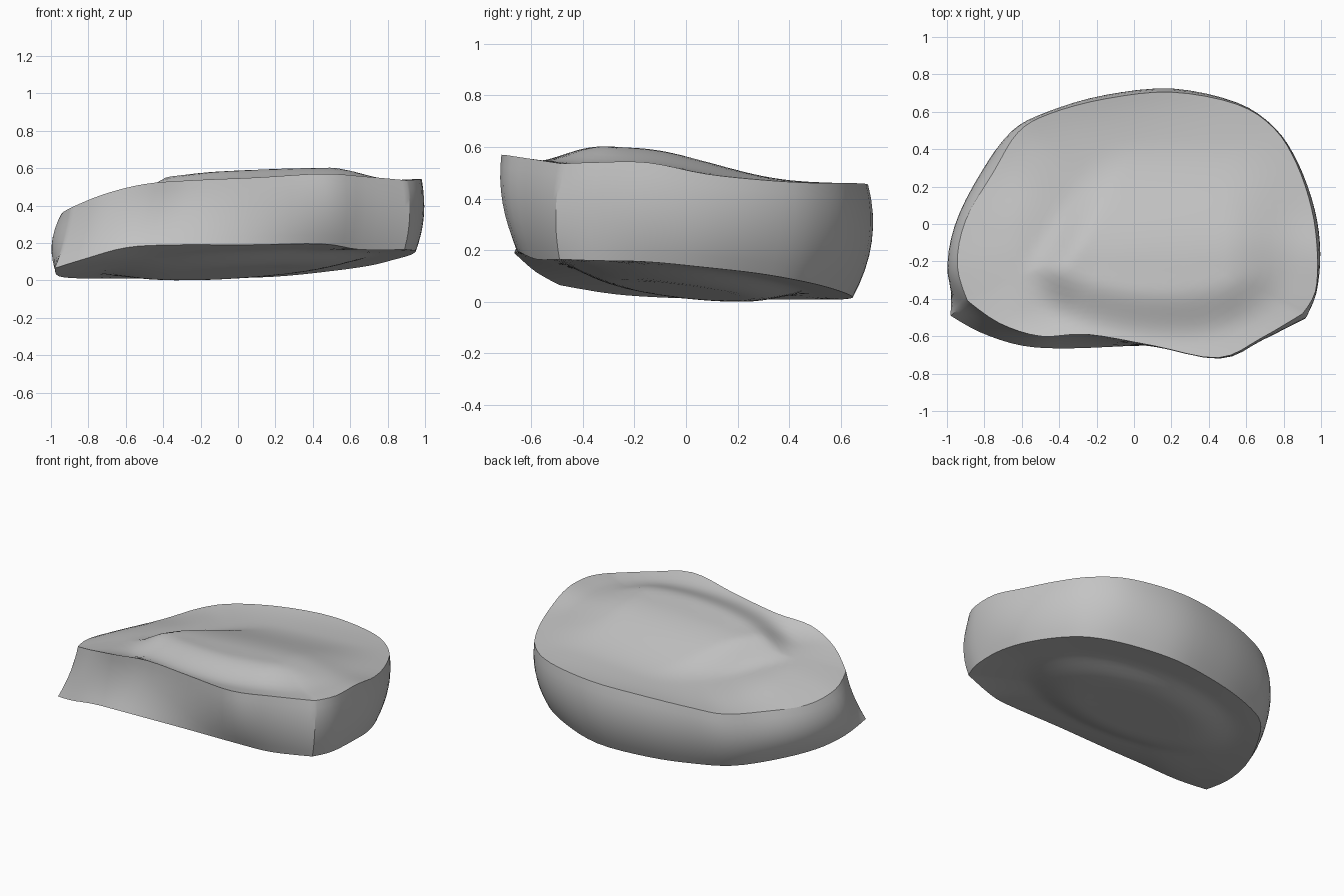
import bpy
import bmesh
from math import radians
from mathutils import Vector

STEPS = 4          # samples between neighbouring rim stations
WALL_ROWS = 8      # rows up the side wall
CAP_RINGS = 20     # concentric rings on each end face

# Stations round the body: upper rim xyz, lower rim xyz, outward bulge of the wall
STATIONS = [
    (.9, -.48, .535, .89, -.49, .165, .03),
    (.97, -.36, .54, .94, -.36, .16, .02),
    (.98, -.15, .54, .95, -.15, .155, .03),
    (.95, .08, .495, .92, .06, .135, .03),
    (.87, .32, .47, .83, .28, .11, .03),
    (.75, .51, .46, .71, .45, .08, .03),
    (.55, .64, .46, .5, .57, .05, .04),
    (.2, .705, .455, .2, .645, .02, .045),
    (-.15, .67, .44, -.15, .61, .01, .045),
    (-.45, .59, .41, -.43, .53, .01, .04),
    (-.62, .49, .375, -.64, .42, .01, .045),
    (-.75, .28, .345, -.8, .2, .01, .055),
    (-.9, .02, .33, -.92, -.05, .015, .05),
    (-.945, -.22, .355, -.97, -.28, .03, .04),
    (-.89, -.41, .39, -.98, -.49, .065, -.015),
    (-.72, -.53, .46, -.82, -.58, .115, -.01),
    (-.5, -.6, .515, -.6, -.65, .175, -.02),
    (-.25, -.59, .535, -.35, -.665, .19, -.02),
    (.1, -.65, .55, .05, -.65, .19, 0),
    (.45, -.715, .57, .45, -.65, .195, .03),
    (.68, -.61, .555, .65, -.58, .165, .03),
]
CORNERS = {0, 14}  # stations where the wall is creased


def smoothstep(low, high, value):
    t = min(max((value - low) / (high - low), 0), 1)
    return t * t * (3 - 2 * t)


def closed_spline(rows, corners):
    """Resample the stations smoothly, with sharp turns at the corners."""
    count = len(rows)
    points = [Vector(row) for row in rows]

    def tangent(i):
        if i in corners:
            return points[i] * 0
        return (points[(i + 1) % count] - points[i - 1]) / 2

    result = []
    for i in range(count):
        j = (i + 1) % count
        for k in range(STEPS):
            t = k / STEPS
            blend = smoothstep(0, 1, t)
            leave = t * (1 - t) ** 2
            arrive = t * t * (t - 1)
            result.append(points[i] * (1 - blend) + points[j] * blend
                          + tangent(i) * leave + tangent(j) * arrive)
    return result


def upper_plane(x, y):
    return .46 + .08 * x - .07 * y


def upper_relief(x, y):
    """Raised plateau, steep at the front and left, with a soft left shoulder."""
    front = -.64 + .4 * (x - .15) ** 2
    left = -.61 + .6 * max(0, y + .25)
    across = smoothstep(left, left + .26, x) * smoothstep(.88, .48, x)
    along = smoothstep(front, front + .3, y) * smoothstep(.45, -.2, y)
    shoulder = smoothstep(-.35, -.7, x) * smoothstep(.45, 0, y)
    return (.1 - .03 * x) * across * along + .045 * shoulder


def lower_plane(x, y):
    return .09 + .065 * x - .12 * y


def lower_relief(x, y):
    """Shallow oval swelling below the body."""
    distance = (x / .75) ** 2 + ((y + .02) / .48) ** 2
    return -.05 * smoothstep(1, .25, distance)


def bridge(bm, ring_a, ring_b):
    for i in range(len(ring_a)):
        j = (i + 1) % len(ring_a)
        bm.faces.new((ring_a[i], ring_a[j], ring_b[j], ring_b[i]))


def end_face(bm, rim, plane, relief):
    """Close a rim with concentric rings that follow a tilted, moulded surface."""
    outer = rim
    for step in range(1, CAP_RINGS):
        t = 1 - step / CAP_RINGS
        ring = []
        for vert in rim:
            x, y, z = vert.co
            lift = (z - plane(x, y) - relief(x, y)) * t ** 4
            x, y = x * t, y * t
            ring.append(bm.verts.new((x, y, plane(x, y) + relief(x, y) + lift)))
        bridge(bm, outer, ring)
        outer = ring
    hub = bm.verts.new((0, 0, plane(0, 0) + relief(0, 0)))
    for i in range(len(outer)):
        bm.faces.new((outer[i], outer[(i + 1) % len(outer)], hub))


def build_body(material):
    bm = bmesh.new()
    outline = closed_spline(STATIONS, CORNERS)

    # Side wall, bulging between the two rims
    rows = []
    for r in range(WALL_ROWS + 1):
        s = r / WALL_ROWS
        row = []
        for station in outline:
            upper = Vector(station[:3])
            lower = Vector(station[3:6])
            outward = Vector((upper.x, upper.y * 1.6, 0)).normalized()
            swell = station[6] * 4 * s * (1 - s)
            row.append(bm.verts.new(lower.lerp(upper, s) + outward * swell))
        rows.append(row)
    for low, high in zip(rows, rows[1:]):
        bridge(bm, low, high)

    # Lower and upper end faces
    end_face(bm, rows[0], lower_plane, lower_relief)
    end_face(bm, rows[-1], upper_plane, upper_relief)
    bmesh.ops.recalc_face_normals(bm, faces=bm.faces[:])

    mesh = bpy.data.meshes.new("disc_body")
    bm.to_mesh(mesh)
    bm.free()
    mesh.materials.append(material)
    body = bpy.data.objects.new("disc_body", mesh)
    bpy.context.collection.objects.link(body)
    return body


# Remove the default object
default = bpy.data.objects.get("Cube")
if default:
    bpy.data.objects.remove(default, do_unlink=True)

# Plain grey material
grey = bpy.data.materials.new("plain_grey")
grey.use_nodes = True
colour = (.55, .55, .55, 1)
grey.diffuse_color = colour
grey.node_tree.nodes["Principled BSDF"].inputs["Base Color"].default_value = colour

# Body with smooth faces and crisp rims
body = build_body(grey)
bpy.ops.object.select_all(action="DESELECT")
body.select_set(True)
bpy.context.view_layer.objects.active = body
bpy.ops.object.shade_smooth_by_angle(angle=radians(28))
